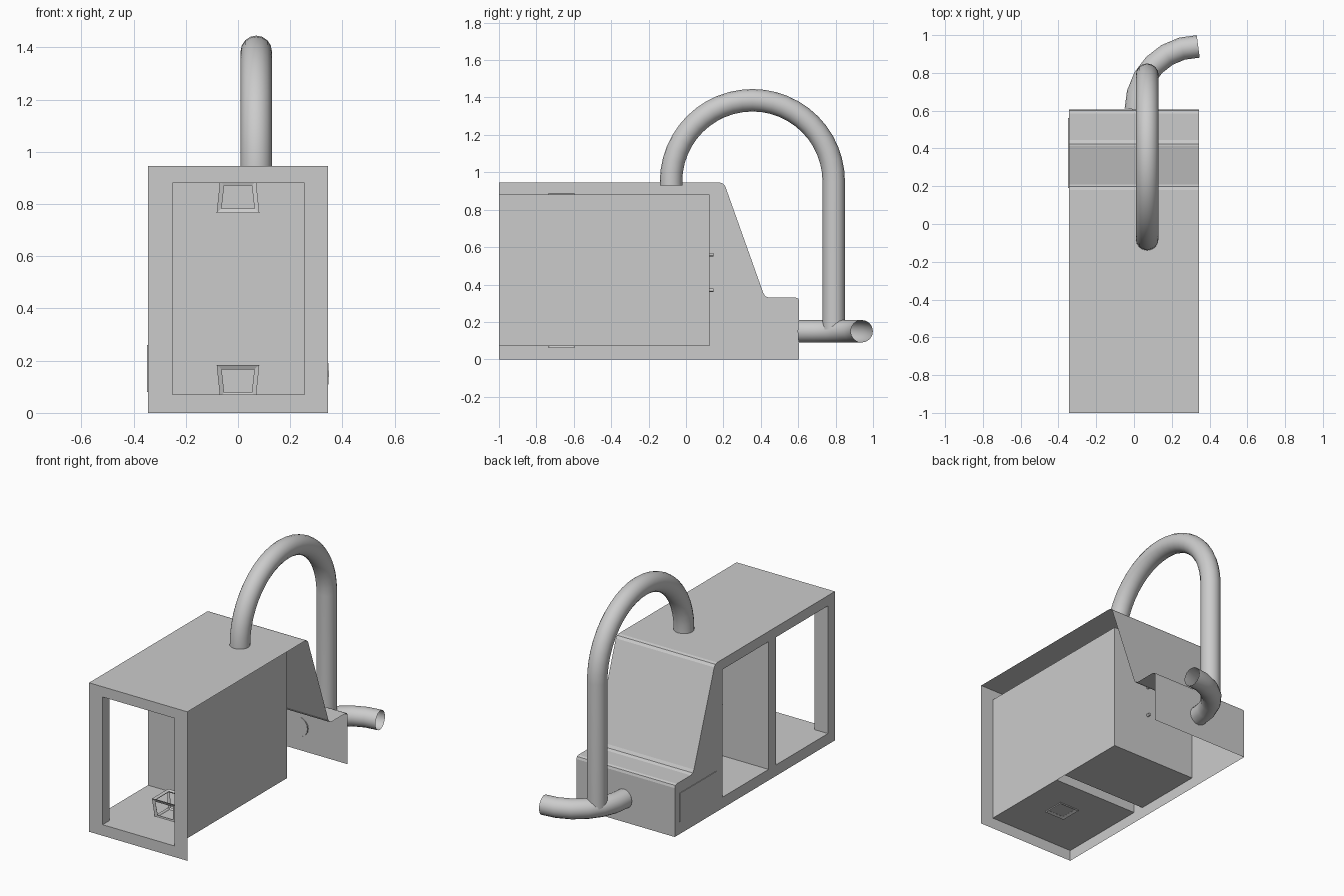
import bpy, bmesh
from math import sin, cos, pi
from mathutils import Matrix, Vector

if "Cube" in bpy.data.objects:
    bpy.data.objects.remove(bpy.data.objects["Cube"])

W = 0.345                       # half width of the housing
CHAMBERS = [(-1.0, -0.41), (-0.335, 0.125)]   # y ranges
Z0, Z1, XR = 0.07, 0.88, 0.255  # chamber floor, ceiling, right wall
PROFILE = [(-1, 0.945), (0.18, 0.945), (0.198, 0.94), (0.21, 0.925), (0.413, 0.355),
           (0.424, 0.337), (0.445, 0.33), (0.585, 0.33), (0.6, 0.325), (0.605, 0.31), (0.605, 0)]


def finish(name, bm):
    bmesh.ops.recalc_face_normals(bm, faces=bm.faces)
    me = bpy.data.meshes.new(name)
    bm.to_mesh(me)
    bm.free()
    ob = bpy.data.objects.new(name, me)
    bpy.context.collection.objects.link(ob)
    return ob


def sheet(name, *loops):
    """Flat sheet: the first loop is the outline, the others are holes."""
    bm = bmesh.new()
    edges = []
    for loop in loops:
        vs = [bm.verts.new(p) for p in loop]
        edges += [bm.edges.new((vs[i - 1], vs[i])) for i in range(len(vs))]
    bmesh.ops.triangle_fill(bm, edges=edges, use_beauty=True)
    bmesh.ops.dissolve_limit(bm, angle_limit=0.01, verts=bm.verts, edges=bm.edges)
    return finish(name, bm)


def rect(axis, at, a0, a1, b0, b1):
    pts = []
    for a, b in ((a0, b0), (a1, b0), (a1, b1), (a0, b1)):
        p = [a, b]
        p.insert(axis, at)
        pts.append(p)
    return pts


def box(name, lo, hi):
    lo, hi = Vector(lo), Vector(hi)
    bm = bmesh.new()
    bmesh.ops.create_cube(bm, size=1)
    for v in bm.verts:
        v.co = (lo + hi) / 2 + v.co * (hi - lo)
    return finish(name, bm)


def cylinder_y(name, x, y0, y1, z, r):
    bm = bmesh.new()
    bmesh.ops.create_cone(bm, cap_ends=True, segments=16, radius1=r, radius2=r, depth=abs(y1 - y0),
                          matrix=Matrix.Translation((x, (y0 + y1) / 2, z)) @ Matrix.Rotation(pi / 2, 4, 'X'))
    return finish(name, bm)


def tube(name, pts, r, closed=False):
    cu = bpy.data.curves.new(name, 'CURVE')
    cu.dimensions = '3D'
    cu.bevel_depth, cu.bevel_resolution = r, 6
    sp = cu.splines.new('POLY')
    sp.points.add(len(pts) - 1)
    for p, co in zip(sp.points, pts):
        p.co = (*co, 1)
    sp.use_cyclic_u = closed
    ob = bpy.data.objects.new(name, cu)
    bpy.context.collection.objects.link(ob)
    bpy.ops.object.select_all(action='DESELECT')
    ob.select_set(True)
    bpy.context.view_layer.objects.active = ob
    bpy.ops.object.convert(target='MESH')
    bpy.ops.object.shade_smooth_by_angle()


# Outer shell: roof, slope, ledge and back wall, open below and on the right
bm = bmesh.new()
rows = [[bm.verts.new((x, y, z)) for x in (-W, W)] for y, z in PROFILE]
for a, b in zip(rows, rows[1:]):
    bm.faces.new((a[0], a[1], b[1], b[0]))
finish("roof_and_back_shell", bm)

# Left wall with two openings, front wall with one
sheet("left_wall", [(-W, -1, 0)] + [(-W, y, z) for y, z in PROFILE],
      rect(0, -W, -0.93, CHAMBERS[0][1], Z0, Z1), rect(0, -W, *CHAMBERS[1], Z0, Z1))
sheet("front_wall", rect(1, -1, -W, W, 0, 0.945), rect(1, -1, -0.25, XR, Z0, Z1))
box("corner_post", (-W, -1, Z0), (-0.25, -0.93, Z1))

# Inner chambers
sheet("chamber_right_wall", rect(0, XR, -1, CHAMBERS[1][1], Z0, Z1))
for i, (y0, y1) in enumerate(CHAMBERS):
    sheet(f"chamber_floor_{i}", rect(2, Z0, -W, XR, y0, y1))
    sheet(f"chamber_ceiling_{i}", rect(2, Z1, -W, XR, y0, y1))
    sheet(f"chamber_back_{i}", rect(1, y1, -W, XR, Z0, Z1))
sheet("chamber_divider", rect(1, CHAMBERS[1][0], -W, XR, Z0, Z1))

# Raised service panel low on the left wall
box("service_panel", (-0.349, 0.19, 0.08), (-W, 0.56, 0.26))

# Tapered open cages at floor and ceiling
for name, narrow, wide in (("lower_cage", 0.068, 0.178), ("upper_cage", 0.882, 0.772)):
    bm = bmesh.new()
    bmesh.ops.create_cube(bm, size=2)
    for v in bm.verts:
        r, z = (0.075, wide) if v.co.z > 0 else (0.063, narrow)
        v.co = (v.co.x * r, -0.665 + v.co.y * r, z)
    ob = finish(name, bm)
    mod = ob.modifiers.new("bars", 'WIREFRAME')
    mod.thickness, mod.offset, mod.use_even_offset = 0.022, 0, True

# Hand wheel in the rear chamber and its bolts
RY = CHAMBERS[1][1]
cylinder_y("wheel_shaft", 0, -0.2, RY, 0.465, 0.02)
tube("wheel_rim", [(0.1 * cos(t * pi / 12), -0.2, 0.465 + 0.1 * sin(t * pi / 12)) for t in range(24)], 0.015, True)
for z in (0.37, 0.56):
    cylinder_y("wall_bolt", 0, RY, RY + 0.022, z, 0.009)

# Exhaust pipe: arch over the roof, then straight down
arch = [(0.07, 0.355 - 0.435 * cos(t * pi / 24), 0.95 + 0.435 * sin(t * pi / 24)) for t in range(25)]
tube("exhaust_arch", [(0.07, -0.08, 0.93)] + arch + [(0.07, 0.79, 0.16)], 0.06)

# Elbow from the back wall to the right
elbow = [(0.34 - 0.33 * cos(t * pi / 12), 0.605 + 0.335 * sin(t * pi / 12), 0.15) for t in range(7)]
tube("outlet_elbow", elbow, 0.06)
